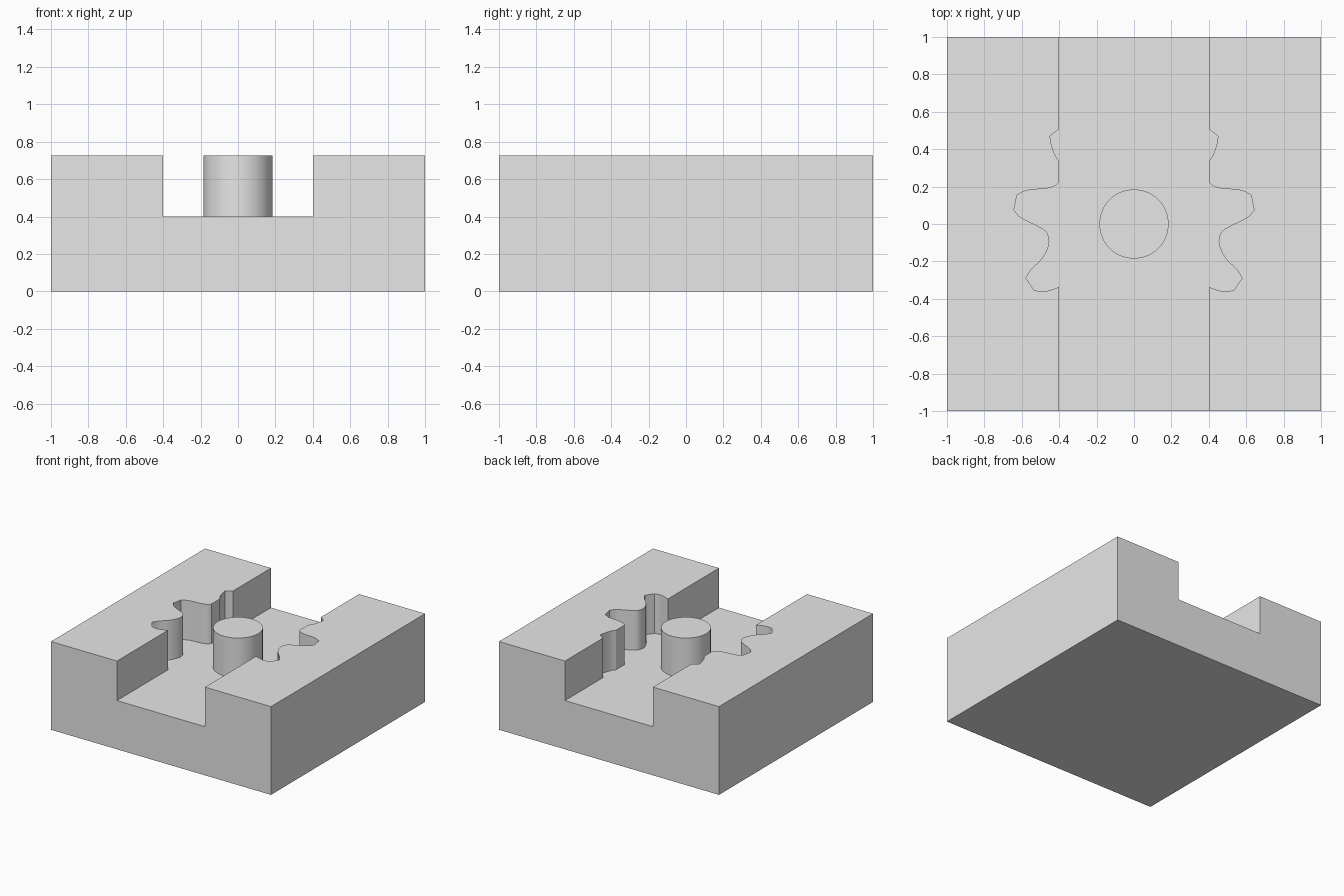
import bpy, bmesh
from mathutils import Vector

if "Cube" in bpy.data.objects:
    bpy.data.objects.remove(bpy.data.objects["Cube"])

HEIGHT, FLOOR, HALF_CHANNEL = 0.725, 0.40, 0.40

grey = bpy.data.materials.new("plain grey")
grey.diffuse_color = (0.8, 0.8, 0.8, 1)
grey.use_nodes = True
grey.node_tree.nodes["Principled BSDF"].inputs["Base Color"].default_value = grey.diffuse_color


def smooth_run(points, steps=5):
    """Catmull-Rom curve through the points."""
    p = [Vector(q) for q in points]
    p = [2 * p[0] - p[1]] + p + [2 * p[-1] - p[-2]]
    out = []
    for a, b, c, d in zip(p, p[1:], p[2:], p[3:]):
        for i in range(steps):
            t = i / steps
            out.append(0.5 * (2 * b + (c - a) * t + (2 * a - 5 * b + 4 * c - d) * t * t
                              + (3 * b - a - 3 * c + d) * t ** 3))
    return out + [p[-2]]


def prism(name, outline, z0, z1):
    """Closed solid extruded upward from a flat outline."""
    bm = bmesh.new()
    face = bm.faces.new([bm.verts.new((x, y, z0)) for x, y in outline])
    top = bmesh.ops.extrude_face_region(bm, geom=[face])["geom"]
    bmesh.ops.translate(bm, vec=(0, 0, z1 - z0),
                        verts=[v for v in top if isinstance(v, bmesh.types.BMVert)])
    bmesh.ops.recalc_face_normals(bm, faces=bm.faces)
    mesh = bpy.data.meshes.new(name)
    bm.to_mesh(mesh)
    bm.free()
    mesh.materials.append(grey)
    obj = bpy.data.objects.new(name, mesh)
    bpy.context.collection.objects.link(obj)
    return obj


def shade(obj):
    bpy.ops.object.select_all(action='DESELECT')
    obj.select_set(True)
    bpy.context.view_layer.objects.active = obj
    bpy.ops.object.shade_smooth_by_angle(angle=0.44)


# Right wall of the channel: curved flanks between crisp tooth corners
runs = [
    [(0.40, 0.508), (0.449, 0.47)],
    [(0.449, 0.47), (0.443, 0.43), (0.425, 0.375), (0.40, 0.335)],
    [(0.40, 0.225), (0.425, 0.203), (0.47, 0.19), (0.57, 0.18), (0.626, 0.155)],
    [(0.642, 0.075), (0.605, 0.035), (0.52, -0.008), (0.47, -0.04), (0.453, -0.09),
     (0.465, -0.14), (0.495, -0.19), (0.55, -0.245), (0.578, -0.29)],
    [(0.535, -0.353), (0.49, -0.362), (0.45, -0.354), (0.40, -0.337)],
]
right = [Vector((HALF_CHANNEL, 1.1))]
for run in runs:
    for q in (run if len(run) == 2 else smooth_run(run)):
        q = Vector(q)
        if (q - right[-1]).length > 1e-4:
            right.append(q)
right.append(Vector((HALF_CHANNEL, -1.1)))
left = [Vector((-q.x, q.y)) for q in reversed(right)]

# Block with the toothed channel cut out of its top
block = prism("block", [(-1, -1), (1, -1), (1, 1), (-1, 1)], 0, HEIGHT)
cutter = prism("channel_cutter", right + left, FLOOR, HEIGHT + 0.2)
cut = block.modifiers.new("channel", 'BOOLEAN')
cut.operation, cut.solver, cut.object = 'DIFFERENCE', 'EXACT', cutter
bpy.context.view_layer.objects.active = block
bpy.ops.object.modifier_apply(modifier=cut.name)
bpy.data.objects.remove(cutter)
shade(block)

# Round post in the middle of the channel
bpy.ops.mesh.primitive_cylinder_add(vertices=64, radius=0.185, depth=HEIGHT - FLOOR,
                                    location=(0, 0, (HEIGHT + FLOOR) / 2))
post = bpy.context.object
post.name = "post"
post.data.materials.append(grey)
shade(post)
